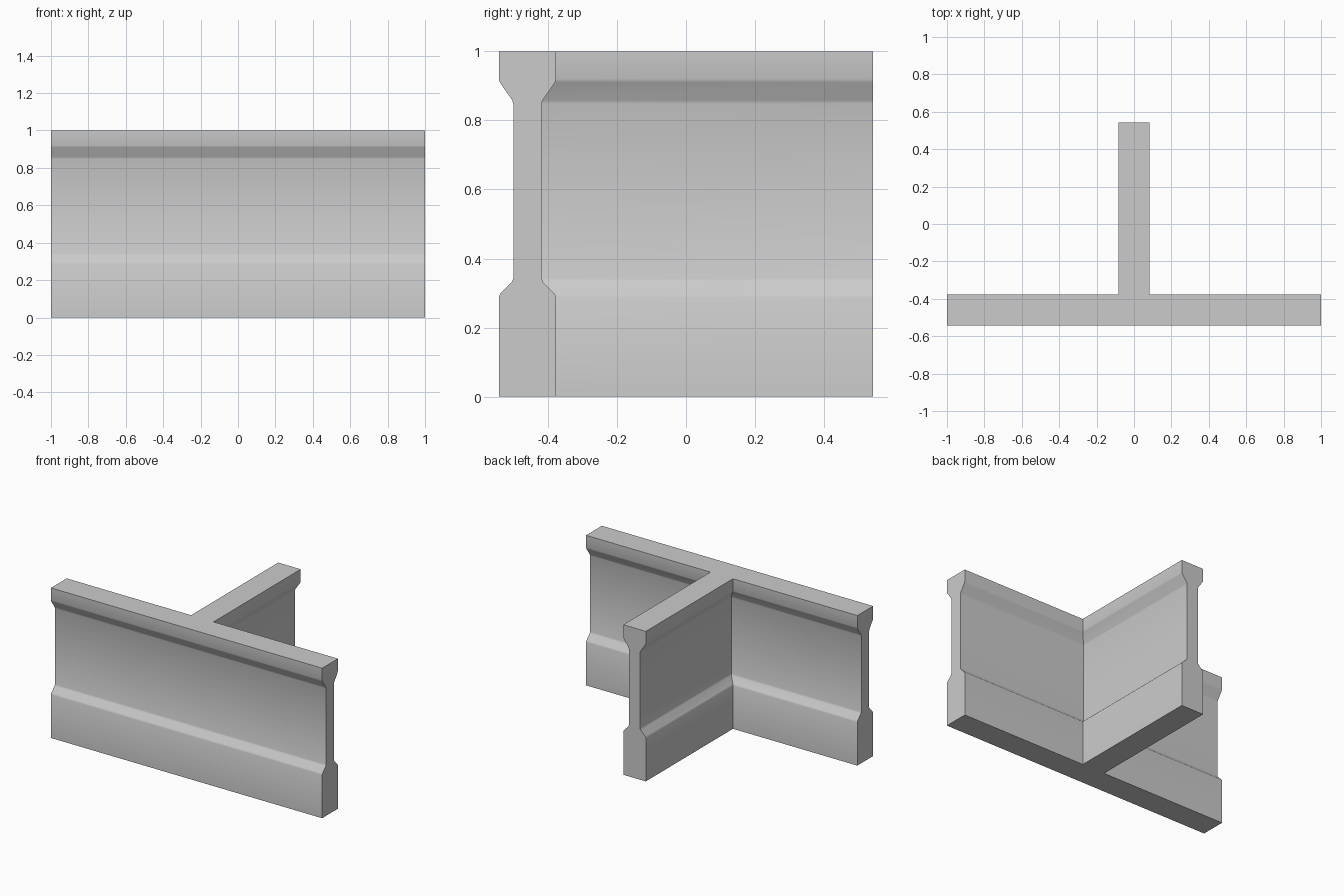
import bpy, bmesh, math

if "Cube" in bpy.data.objects:
    bpy.data.objects.remove(bpy.data.objects["Cube"])

# Wall half thickness at each height (softened bends at ledge and coping)
PROFILE = [(0.083, 0.0), (0.083, 0.288), (0.079, 0.298), (0.045, 0.332),
           (0.041, 0.342), (0.041, 0.848), (0.044, 0.858), (0.080, 0.910),
           (0.083, 0.920), (0.083, 1.0)]
WALL_Y = -0.459   # centre line of the long wall
END_Y = 0.542     # free end of the branch wall


def tee_outline(h):
    """T-shaped plan outline for a wall half thickness h."""
    front, back = WALL_Y - h, WALL_Y + h
    right = [(1, front), (1, back), (h, back), (h, END_Y)]
    return right + [(-x, y) for x, y in reversed(right)]


# T-junction wall: stacked plan outlines joined into one closed surface
bm = bmesh.new()
rings = [[bm.verts.new((x, y, z)) for x, y in tee_outline(h)] for h, z in PROFILE]
n = len(rings[0])
for low, high in zip(rings, rings[1:]):
    for i in range(n):
        j = (i + 1) % n
        bm.faces.new((low[i], low[j], high[j], high[i]))
bm.faces.new(rings[-1])
bm.faces.new(rings[0][::-1])
bmesh.ops.recalc_face_normals(bm, faces=bm.faces)

mesh = bpy.data.meshes.new("t_junction_wall")
bm.to_mesh(mesh)
bm.free()
wall = bpy.data.objects.new("t_junction_wall", mesh)
bpy.context.collection.objects.link(wall)

# Smooth across the soft bends, sharp at corners
bpy.context.view_layer.objects.active = wall
wall.select_set(True)
bpy.ops.object.shade_smooth_by_angle(angle=math.radians(30))
